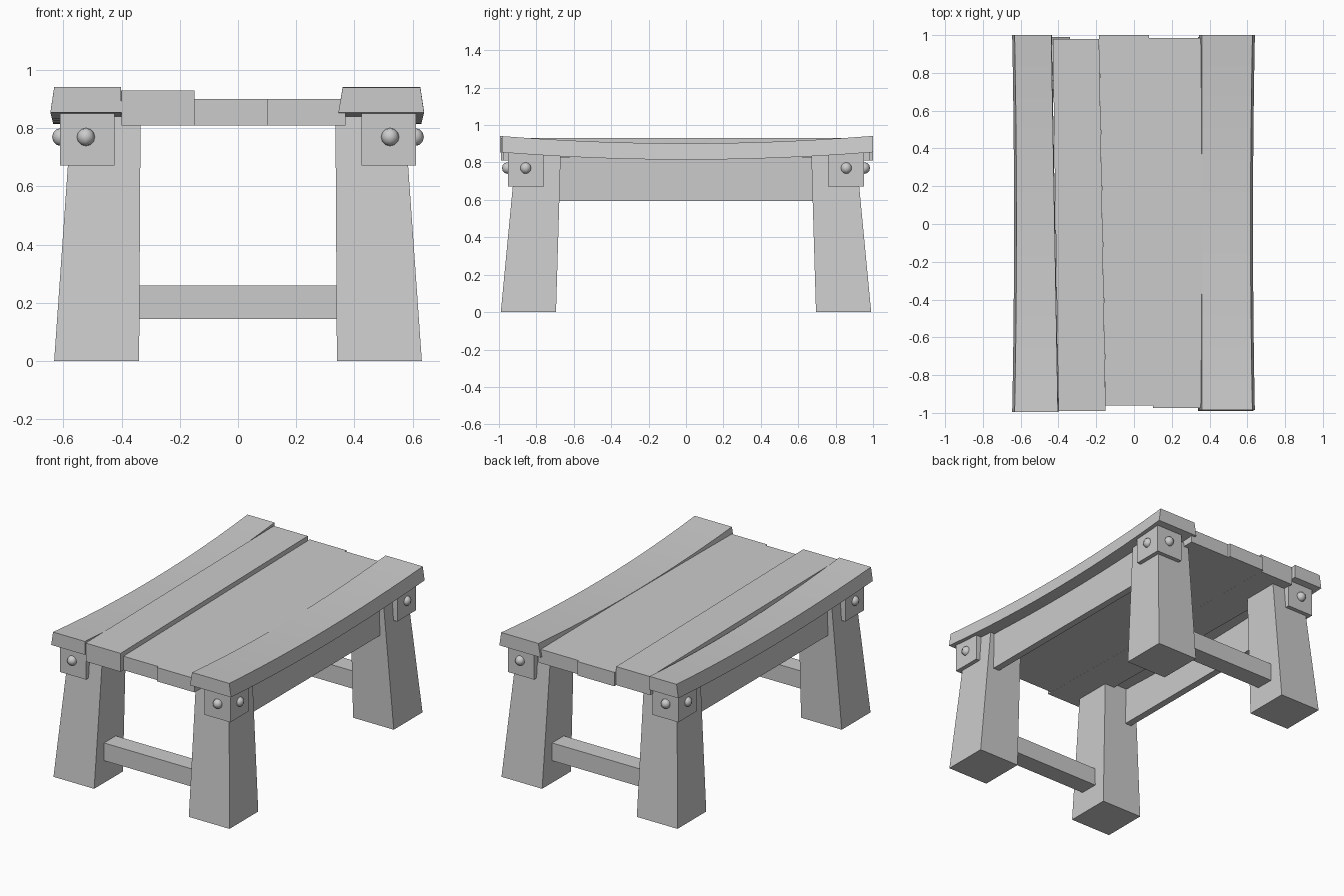
import bpy, bmesh

cube = bpy.data.objects.get("Cube")
if cube:
    bpy.data.objects.remove(cube, do_unlink=True)

GREY = bpy.data.materials.new("plain grey")
GREY.use_nodes = True
colour = (0.6, 0.6, 0.6, 1)
GREY.diffuse_color = colour
bsdf = next(n for n in GREY.node_tree.nodes if n.type == 'BSDF_PRINCIPLED')
bsdf.inputs["Base Color"].default_value = colour


def finish(name, bm):
    bmesh.ops.recalc_face_normals(bm, faces=bm.faces)
    mesh = bpy.data.meshes.new(name)
    bm.to_mesh(mesh)
    bm.free()
    mesh.materials.append(GREY)
    obj = bpy.data.objects.new(name, mesh)
    bpy.context.collection.objects.link(obj)
    return obj


def loft(name, sections):
    """Bridge a list of matching closed sections and cap both ends."""
    bm = bmesh.new()
    rings = [[bm.verts.new(p) for p in s] for s in sections]
    n = len(rings[0])
    for a, b in zip(rings, rings[1:]):
        for i in range(n):
            j = (i + 1) % n
            bm.faces.new((a[i], a[j], b[j], b[i]))
    bm.faces.new(rings[0])
    bm.faces.new(rings[-1])
    return finish(name, bm)


def rect(x0, x1, y0, y1, z):
    return [(x0, y0, z), (x1, y0, z), (x1, y1, z), (x0, y1, z)]


def box(name, x0, x1, y0, y1, z0, z1):
    return loft(name, [rect(x0, x1, y0, y1, z) for z in (z0, z1)])


def curved_plank(name, bottom, top, y0, y1, skew=0):
    """Plank that sags at mid length; its inner edge drifts by skew."""
    sections, steps = [], 12
    for i in range(steps + 1):
        t = i / steps
        y = y0 + (y1 - y0) * t
        sag = 0.04 * y * y
        waist = 0.01 * (1 - y * y)
        pts = []
        for xs, z in ((bottom, 0.815), (top, 0.902)):
            outer, inner = xs
            outer -= waist if outer > 0 else -waist
            pts.append([(outer, y, z + sag), (inner + skew * t, y, z + sag)])
        sections.append(pts[0] + pts[1][::-1])
    return loft(name, sections)


def flat_plank(name, x0, x1, y0, y1, top, skew0=0, skew1=0):
    ends = []
    for y, t in ((y0, 0), (y1, 1)):
        a, b = x0 + skew0 * t, x1 + skew1 * t
        ends.append([(a, y, 0.81), (b, y, 0.81), (b, y, top), (a, y, top)])
    return loft(name, ends)


def bolt(name, x, y, z):
    bm = bmesh.new()
    bmesh.ops.create_uvsphere(bm, u_segments=8, v_segments=6, radius=0.031)
    for f in bm.faces:
        f.smooth = True
    bmesh.ops.translate(bm, verts=bm.verts, vec=(x, y, z))
    return finish(name, bm)


# Seat planks
curved_plank("right_edge_plank", (-0.645, -0.40), (-0.632, -0.403), -0.995, 1, -0.035)
curved_plank("left_edge_plank", (0.64, 0.345), (0.627, 0.36), -0.985, 1)
flat_plank("raised_plank", -0.40, -0.15, -0.99, 0.98, 0.93, -0.03, -0.035)
flat_plank("middle_plank", -0.15, 0.10, -0.96, 1.0, 0.90, -0.035, -0.02)
flat_plank("inner_left_plank", 0.10, 0.37, -0.975, 0.985, 0.90, -0.02)

# Tapered legs with corner brackets and bolts
for sx, side in ((-1, "right"), (1, "left")):
    for sy, end in ((-1, "front"), (1, "back")):
        tag = f"{end}_{side}"
        loft(f"{tag}_leg", [
            rect(sx * 0.34, sx * 0.632, sy * 0.695, sy * 0.99, 0),
            rect(sx * 0.335, sx * 0.573, sy * 0.67, sy * 0.91, 0.84)])
        box(f"{tag}_bracket", sx * 0.425, sx * 0.612,
            sy * 0.76, sy * 0.953, 0.672, 0.853)
        bolt(f"{tag}_end_bolt", sx * 0.523, sy * 0.953, 0.77)
        bolt(f"{tag}_side_bolt", sx * 0.608, sy * 0.857, 0.77)

    # Long rail under the seat
    box(f"{side}_rail", sx * 0.50, sx * 0.545, -0.69, 0.69, 0.595, 0.83)

# Low stretchers between the legs
for sy, end in ((-1, "front"), (1, "back")):
    box(f"{end}_stretcher", -0.36, 0.36, sy * 0.77, sy * 0.89, 0.145, 0.26)
